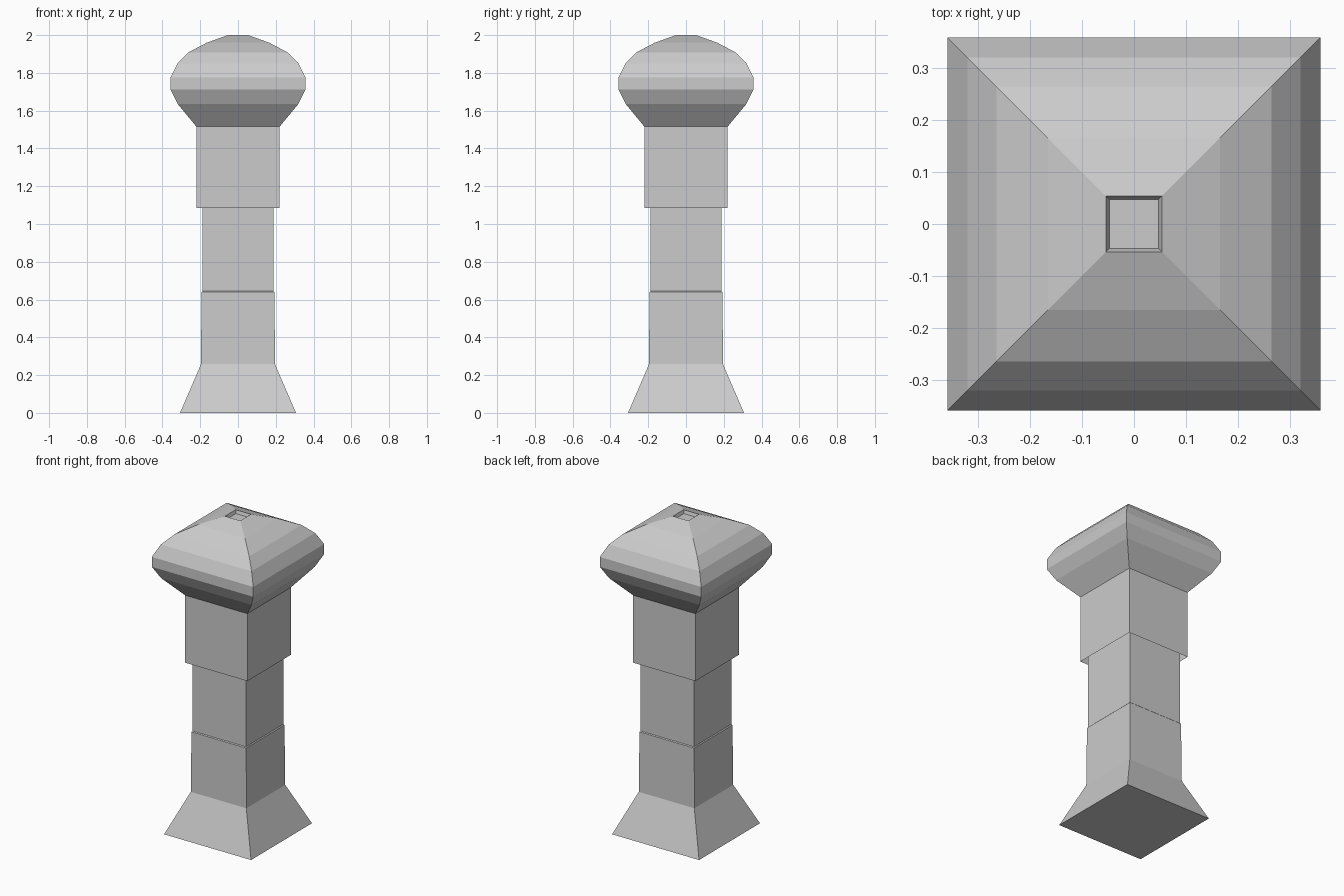
import bpy, bmesh

if "Cube" in bpy.data.objects:
    bpy.data.objects.remove(bpy.data.objects["Cube"])


def square_loft(name, profile, cap_bottom=False, cap_top=False):
    """Stack square rings given as (half width, height) and skin them."""
    bm = bmesh.new()
    rings = []
    for r, z in profile:
        rings.append([bm.verts.new((sx * r, sy * r, z))
                      for sx, sy in ((-1, -1), (1, -1), (1, 1), (-1, 1))])
    for low, high in zip(rings, rings[1:]):
        for i in range(4):
            j = (i + 1) % 4
            bm.faces.new((low[i], low[j], high[j], high[i]))
    if cap_bottom:
        bm.faces.new(rings[0][::-1])
    if cap_top:
        bm.faces.new(rings[-1])
    mesh = bpy.data.meshes.new(name)
    bm.to_mesh(mesh)
    bm.free()
    obj = bpy.data.objects.new(name, mesh)
    bpy.context.collection.objects.link(obj)
    return obj


# Flared foot and shaft, running up inside the collar
square_loft("foot_and_shaft",
            [(0.307, 0), (0.196, 0.258), (0.193, 0.64), (0.188, 0.645), (0.188, 1.5)],
            cap_bottom=True)

# Sleeve-like collar, open underneath around the shaft
square_loft("collar", [(0.22, 1.085), (0.22, 1.515)])

# Rounded cap with a small square recess in the top
square_loft("cap",
            [(0.22, 1.515), (0.319, 1.635), (0.358, 1.712), (0.358, 1.775),
             (0.32, 1.85), (0.264, 1.908), (0.165, 1.96), (0.054, 2.0),
             (0.047, 1.98)],
            cap_top=True)
